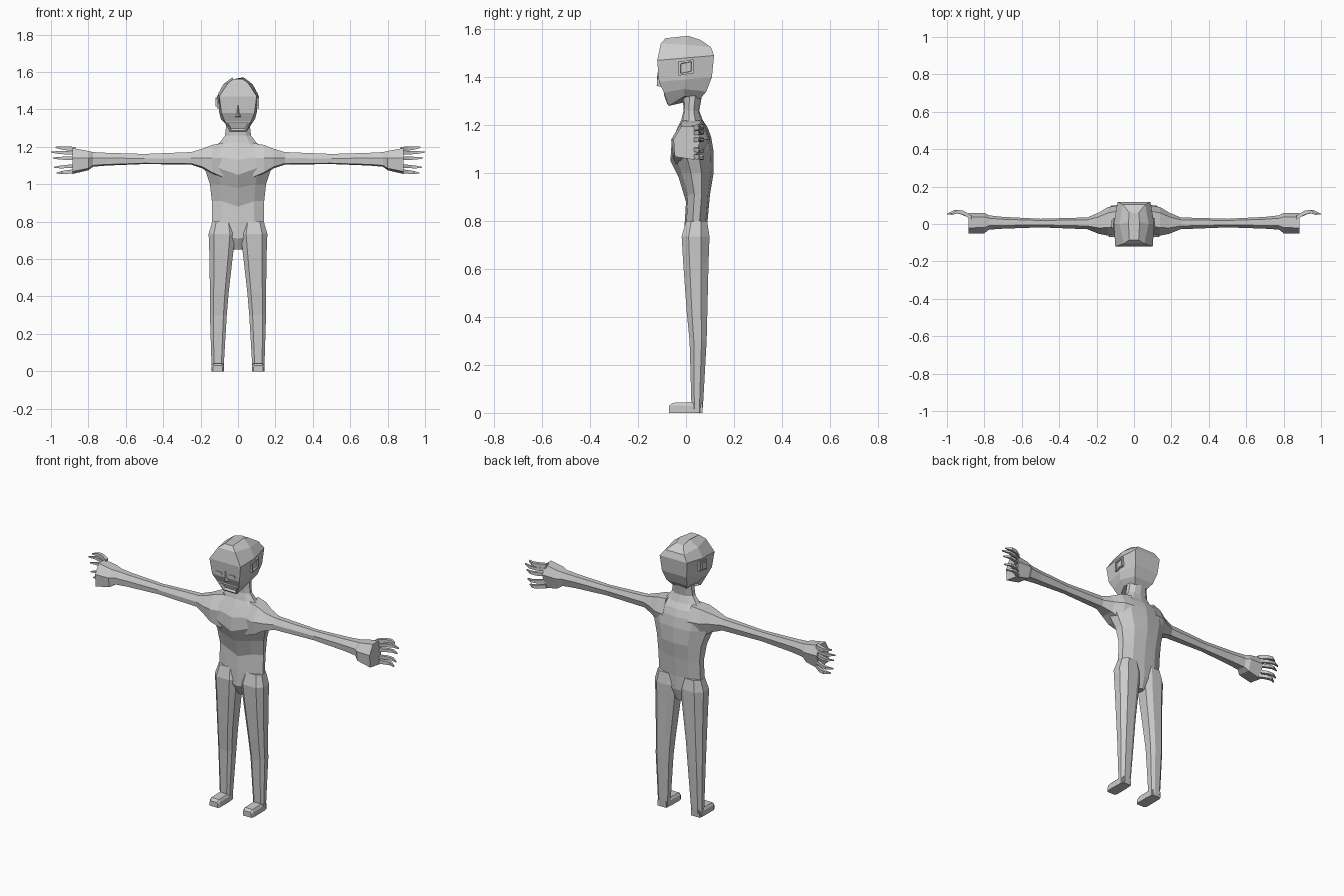
import bpy, bmesh
from mathutils import Vector

cube = bpy.data.objects.get("Cube")
if cube:
    bpy.data.objects.remove(cube, do_unlink=True)

grey = bpy.data.materials.new("plain grey")
grey.use_nodes = True
grey.diffuse_color = (0.6, 0.6, 0.6, 1)
grey.node_tree.nodes["Principled BSDF"].inputs["Base Color"].default_value = (0.6, 0.6, 0.6, 1)


def finish(bm, name):
    bmesh.ops.recalc_face_normals(bm, faces=bm.faces)
    me = bpy.data.meshes.new(name)
    bm.to_mesh(me)
    bm.free()
    me.materials.append(grey)
    ob = bpy.data.objects.new(name, me)
    bpy.context.collection.objects.link(ob)
    return ob


def loft(rings, side=1):
    """Skin a list of equal-length point rings; side=-1 mirrors in x."""
    bm = bmesh.new()
    rows = [[bm.verts.new((p[0] * side, p[1], p[2])) for p in r] for r in rings]
    n = len(rows[0])
    for a, b in zip(rows, rows[1:]):
        for i in range(n):
            j = (i + 1) % n
            bm.faces.new((a[i], a[j], b[j], b[i]))
    bm.faces.new(rows[0])
    bm.faces.new(rows[-1])
    bmesh.ops.recalc_face_normals(bm, faces=bm.faces)
    return bm


def mirrored(half):
    """Close a right-hand half ring, skipping points on the centre line."""
    return half + [(-x, y, z) for x, y, z in reversed(half) if x > 0]


# Torso and neck: z, half width, front y, back y, drop of the front centre
torso = [
    (0.65, 0.02, 0.02, 0.07, 0), (0.72, 0.10, -0.01, 0.09, 0.01),
    (0.80, 0.14, -0.005, 0.09, 0), (0.91, 0.14, 0.0, 0.10, 0.03),
    (1.00, 0.15, -0.03, 0.115, 0.02), (1.09, 0.18, -0.065, 0.115, 0.04),
    (1.15, 0.185, -0.06, 0.105, 0.02), (1.19, 0.15, -0.035, 0.09, 0),
    (1.22, 0.10, -0.02, 0.07, 0), (1.26, 0.07, -0.01, 0.055, 0),
    (1.34, 0.06, -0.015, 0.07, 0),
]


def torso_ring(z, w, f, b, drop):
    d = b - f
    return mirrored([(0, f, z - drop), (w * 0.62, f + d * 0.08, z), (w, f + d * 0.35, z),
                     (w * 0.95, f + d * 0.65, z), (w * 0.55, b - d * 0.08, z), (0, b, z)])


finish(loft([torso_ring(*r) for r in torso]), "torso")

# Head: z at front, middle, back; y at front, middle, back; half width at each
head = [
    ((1.28, 1.32, 1.31), (-0.072, -0.005, 0.06), (0.045, 0.065, 0.045)),
    ((1.335, 1.35, 1.34), (-0.092, -0.01, 0.085), (0.07, 0.092, 0.065)),
    ((1.38, 1.39, 1.40), (-0.113, 0.0, 0.108), (0.088, 0.102, 0.08)),
    ((1.47, 1.48, 1.49), (-0.12, 0.0, 0.117), (0.10, 0.108, 0.088)),
    ((1.54, 1.535, 1.525), (-0.105, 0.0, 0.104), (0.055, 0.078, 0.06)),
    ((1.562, 1.572, 1.555), (-0.085, 0.01, 0.06), (0.025, 0.03, 0.025)),
]
bm = loft([mirrored([(w, y, z) for z, y, w in zip(*r)]) for r in head])
# Mouth sunk into the lowest face at the front
mouth = min((f for f in bm.faces if f.normal.y < -0.7), key=lambda f: f.calc_center_median().z)
bmesh.ops.inset_region(bm, faces=[mouth], thickness=0.012, depth=0.003)
bmesh.ops.inset_region(bm, faces=[mouth], thickness=0.006, depth=-0.012)
finish(bm, "head")

# Nose wedge
finish(loft([[(0.016, -0.104, 1.36), (0, -0.122, 1.363), (-0.016, -0.104, 1.36)],
             [(0.004, -0.112, 1.42), (0, -0.119, 1.42), (-0.004, -0.112, 1.42)]]), "nose")


def box(name, centre, size):
    bm = bmesh.new()
    bmesh.ops.create_cube(bm, size=1)
    for v in bm.verts:
        v.co = Vector(a * b for a, b in zip(v.co, size)) + Vector(centre)
    return finish(bm, name)


# Leg: z, inner x, outer x, front y, back y
leg = [
    (0.0, 0.078, 0.14, 0.025, 0.068), (0.05, 0.075, 0.142, 0.022, 0.072),
    (0.30, 0.06, 0.15, 0.015, 0.086), (0.42, 0.05, 0.15, 0.003, 0.089),
    (0.63, 0.026, 0.153, -0.012, 0.094), (0.735, 0.015, 0.157, -0.018, 0.098),
    (0.80, 0.03, 0.138, 0.0, 0.088),
]


def leg_ring(z, a, b, f, k):
    w, d = b - a, k - f
    return [(a, f + d * 0.2, z), (a + w * 0.2, f, z), (b - w * 0.2, f, z), (b, f + d * 0.25, z),
            (b, k - d * 0.3, z), (b - w * 0.25, k, z), (a + w * 0.25, k, z), (a, k - d * 0.2, z)]


# Foot: y, half width, height
foot = [(0.068, 0.028, 0.045), (0.02, 0.033, 0.045), (-0.055, 0.033, 0.042), (-0.07, 0.026, 0.03)]


def foot_ring(y, w, h):
    c = 0.108
    return [(c - w, y, 0), (c + w, y, 0), (c + w, y, h * 0.7), (c + w * 0.75, y, h),
            (c - w * 0.75, y, h), (c - w, y, h * 0.7)]


# Arm and palm: x, top z, ridge z, bottom z, front y, back y
arm = [
    (0.08, 1.22, 1.14, 1.02, -0.05, 0.10), (0.14, 1.21, 1.14, 1.05, -0.062, 0.09),
    (0.19, 1.19, 1.14, 1.085, -0.052, 0.06), (0.25, 1.172, 1.14, 1.105, -0.028, 0.035),
    (0.50, 1.162, 1.138, 1.108, -0.018, 0.028), (0.70, 1.168, 1.14, 1.10, -0.025, 0.038),
    (0.775, 1.172, 1.14, 1.094, -0.03, 0.046), (0.80, 1.178, 1.14, 1.075, -0.05, 0.06),
    (0.885, 1.193, 1.14, 1.055, -0.052, 0.06),
]


def arm_ring(x, t, r, b, f, k):
    d = k - f
    return [(x, f, r), (x, f + d * 0.28, t), (x, k - d * 0.2, t), (x, k, r),
            (x, k - d * 0.2, b), (x, f + d * 0.05, b + (r - b) * 0.15)]


# Fingers: base z, tip z, tip x, half thickness
fingers = [(1.188, 1.197, 0.975, 0.011), (1.166, 1.172, 1.0, 0.009), (1.138, 1.14, 0.99, 0.009),
           (1.098, 1.09, 0.985, 0.009), (1.07, 1.06, 0.97, 0.010)]
bend = [(0.0, 0.035, 1.0), (0.4, 0.06, 1.0), (0.7, 0.067, 0.8), (1.0, 0.052, 0.3)]


def finger_ring(finger, t, y, s):
    z0, z1, tip, h = finger
    x, z, h = 0.87 + (tip - 0.87) * t, z0 + (z1 - z0) * t, h * s
    return [(x, y - h, z - h), (x, y + h, z - h), (x, y + h, z + h), (x, y - h, z + h)]


for side, word in ((1, "left"), (-1, "right")):
    finish(loft([leg_ring(*r) for r in leg], side), word + "_leg")
    finish(loft([foot_ring(*r) for r in foot], side), word + "_foot")
    finish(loft([arm_ring(*r) for r in arm], side), word + "_arm")
    for i, f in enumerate(fingers):
        finish(loft([finger_ring(f, *b) for b in bend], side), f"{word}_finger_{i + 1}")

    # Ear: square frame with a sunken middle
    bm = bmesh.new()
    bmesh.ops.create_cube(bm, size=1)
    for v in bm.verts:
        v.co = (side * (0.103 + v.co.x * 0.02), v.co.y * 0.062, 1.44 + v.co.z * 0.058 + v.co.y * 0.01)
    bmesh.ops.recalc_face_normals(bm, faces=bm.faces)
    outer = max(bm.faces, key=lambda f: f.calc_center_median().x * side)
    bmesh.ops.inset_region(bm, faces=[outer], thickness=0.012, depth=0)
    bmesh.ops.inset_region(bm, faces=[outer], thickness=0.002, depth=-0.008)
    finish(bm, word + "_ear")

    # Closed eyelid
    box(word + "_eyelid", (side * 0.042, -0.115, 1.40), (0.036, 0.008, 0.012))
